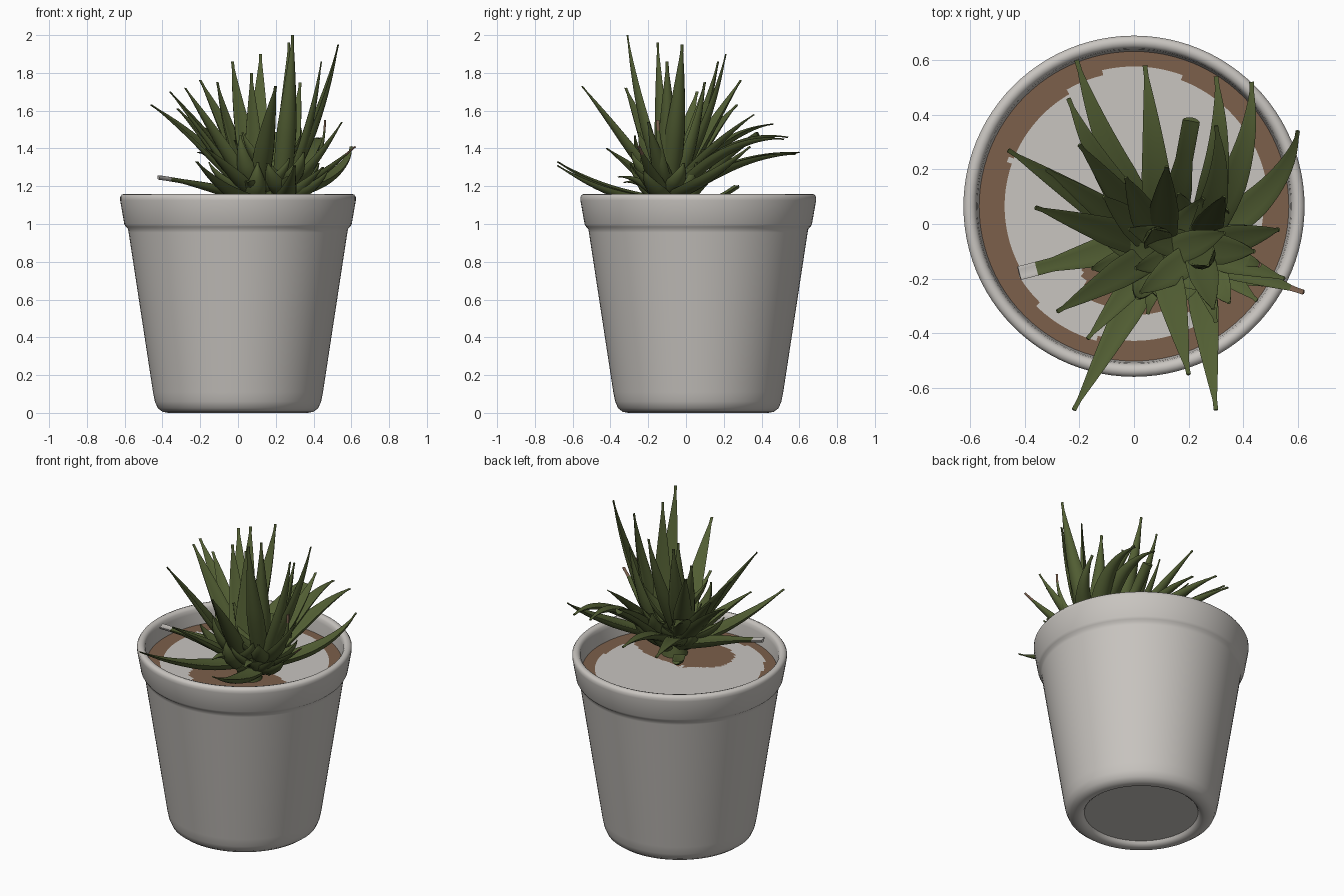
import bpy, bmesh, math, random
from mathutils import Vector

random.seed(4)
cube = bpy.data.objects.get("Cube")
if cube:
    bpy.data.objects.remove(cube, do_unlink=True)


def material(name, rgb):
    mat = bpy.data.materials.new(name)
    mat.use_nodes = True
    mat.diffuse_color = (*rgb, 1)
    mat.node_tree.nodes["Principled BSDF"].inputs["Base Color"].default_value = (*rgb, 1)
    return mat


stone = material("pale_stone", (0.58, 0.555, 0.525))
earth = material("brown_earth", (0.2, 0.115, 0.07))
green = material("leaf_green", (0.086, 0.115, 0.034))
dry = material("dry_tip", (0.22, 0.13, 0.085))

POT_Y = 0.065
SOIL_Z = 1.045


def finish(bm, name, mats, angle=45):
    bmesh.ops.recalc_face_normals(bm, faces=bm.faces)
    mesh = bpy.data.meshes.new(name)
    bm.to_mesh(mesh)
    bm.free()
    for mat in mats:
        mesh.materials.append(mat)
    obj = bpy.data.objects.new(name, mesh)
    bpy.context.collection.objects.link(obj)
    bpy.ops.object.select_all(action="DESELECT")
    obj.select_set(True)
    bpy.context.view_layer.objects.active = obj
    bpy.ops.object.shade_smooth_by_angle(angle=math.radians(angle))
    return obj


def bridge(bm, a, b):
    n = len(a)
    return [bm.faces.new((a[i], a[(i + 1) % n], b[(i + 1) % n], b[i])) for i in range(n)]


def ring(bm, radius, z, n):
    return [bm.verts.new((radius * math.cos(math.tau * i / n),
                          radius * math.sin(math.tau * i / n) + POT_Y, z)) for i in range(n)]


# Pot: turned profile from the recessed foot, over the rim, down the inside
profile = [(0.33, 0.028), (0.338, 0.014), (0.35, 0.005), (0.37, 0), (0.4, 0.006),
           (0.425, 0.025), (0.44, 0.06), (0.45, 0.11), (0.579, 0.955), (0.583, 0.975),
           (0.594, 0.985), (0.602, 1.0), (0.624, 1.125), (0.624, 1.143), (0.616, 1.155),
           (0.602, 1.16), (0.587, 1.156), (0.577, 1.143), (0.573, 1.12), (0.565, 1.03)]
bm = bmesh.new()
rings = [ring(bm, r, z, 96) for r, z in profile]
for a, b in zip(rings, rings[1:]):
    bridge(bm, a, b)
bm.faces.new(rings[0])
finish(bm, "pot", [stone])


# Soil: fine polar grid, pale sand over brown earth at the edge and plant foot
def is_earth(p):
    x, y = p.x, p.y - POT_Y
    a = math.atan2(y, x)
    edge = 0.488 + 0.016 * math.sin(a * 2 - 1.2) + 0.01 * math.sin(5 * a)
    foot = math.hypot((p.x - 0.13) / 0.34, (p.y + 0.15) / 0.19)
    return math.hypot(x, y) > edge or foot < 1 + 0.08 * math.sin(6 * a)


bm = bmesh.new()
count = 30
rings = [ring(bm, 0.568 * k / count, SOIL_Z, 150) for k in range(1, count + 1)]
for a, b in zip(rings, rings[1:]):
    bridge(bm, a, b)
bm.faces.new(rings[0])
for f in bm.faces:
    f.material_index = int(is_earth(f.calc_center_median()))
finish(bm, "soil", [stone, earth])


# Leaf: channelled, tapering section swept along a bowed path
def leaf(name, base, tip, width, bow, blunt=0.12, tip_mat=None, steps=16, sides=12):
    base, tip = Vector(base), Vector(tip)
    ctrl = (base + tip) / 2 + Vector(bow)
    flat = Vector((tip.x - base.x, tip.y - base.y, 0)).normalized()
    bm = bmesh.new()
    rows = []
    for k in range(steps + 1):
        t = k / steps
        p = base * (1 - t) ** 2 + ctrl * 2 * t * (1 - t) + tip * t * t
        tangent = ((ctrl - base) * (1 - t) + (tip - ctrl) * t).normalized()
        side = Vector((-flat.y, flat.x, 0))
        side = (side - tangent * side.dot(tangent)).normalized()
        normal = tangent.cross(side)
        w = width * max(blunt, (1 - t) ** 0.85 * min(1.12, 0.75 + t))
        row = []
        for i in range(sides):
            a = math.tau * i / sides
            u, v = math.cos(a), math.sin(a)
            h = v * (0.2 if v > 0 else 0.6) + 0.25 * u * u
            row.append(bm.verts.new(p + side * u * w + normal * h * w))
        rows.append(row)
    for k, (a, b) in enumerate(zip(rows, rows[1:])):
        for f in bridge(bm, a, b):
            f.material_index = int(tip_mat is not None and k >= steps - 2)
    bm.faces.new(rows[0])
    cap = bm.faces.new(rows[-1])
    cap.material_index = int(tip_mat is not None)
    finish(bm, name, [green, tip_mat or green], 70)


def base_for(tip, lift):
    hub = Vector((0.23, -0.09, 0)) if tip[0] > 0.25 else Vector((0.1, -0.09, 0))
    out = Vector((tip[0] - hub.x, tip[1] - hub.y, 0)).normalized()
    return hub + out * 0.03 + Vector((0, 0, lift))


# Outer leaves: tip position, then how far the middle arches up
outer = [(-.21, .6, 1.38, .12), (.04, .58, 1.37, .12), (.3, .54, 1.46, .2),
         (.43, .52, 1.45, .18), (.6, .34, 1.41, -.04), (.3, -.68, 1.31, -.08),
         (-.22, -.68, 1.33, -.08), (-.24, .46, 1.53, .14), (.55, -.2, 1.54, -.06),
         (.3, -.36, 1.25, .08), (.45, -.28, 1.3, 0), (-.17, -.42, 1.4, .02),
         (.05, -.33, 1.22, .08), (.3, .36, 1.58, .05)]
for i, (x, y, z, arch) in enumerate(outer):
    splay = 0.25 * x if y > 0 else 0
    leaf(f"outer_leaf_{i + 1}", base_for((x, y), 1.12 + 0.3 * max(0, z - 1.3)), (x, y, z),
         0.054 + 0.025 * math.hypot(x - 0.1, y + 0.1), (splay, 0, arch))

# Inner leaves stand up; long-reaching ones arch, upright ones curl skyward
inner = [(.29, -.31, 2), (.27, -.15, 1.96), (.53, -.02, 1.95), (.12, .21, 1.9),
         (.44, -.1, 1.86), (-.03, .17, 1.86), (.2, -.55, 1.73), (-.46, .27, 1.63),
         (-.36, .06, 1.7), (-.2, .29, 1.76), (-.11, .1, 1.75), (-.32, .2, 1.61),
         (-.28, -.32, 1.72), (.33, .1, 1.75), (.07, -.02, 1.8)]
for i, tip in enumerate(inner):
    base = base_for(tip, 1.14 + 0.22 * (tip[2] - 1.6))
    out = Vector((tip[0] - base.x, tip[1] - base.y, 0))
    rise = 0.2 * (out.length - 0.2)
    leaf(f"inner_leaf_{i + 1}", base, tip, 0.07,
         out * (0.22 if out.length < 0.35 else 0.05) + Vector((0, 0, rise)))

# Cut leaves with blunt or withered ends
leaf("cut_leaf", (0.08, -0.05, 1.14), (-0.42, -0.18, 1.25), 0.075, (0, 0, 0.02), 0.34, stone)
leaf("short_back_leaf", (0.14, 0, 1.12), (0.21, 0.38, 1.48), 0.064, (0, 0, 0.06), 0.5)
leaf("stub_leaf", (0.06, -0.02, 1.08), (-0.12, 0.27, 1.2), 0.045, (0, 0, -0.04), 0.55)
leaf("withered_leaf", (0.25, -0.12, 1.15), (0.62, -0.25, 1.41), 0.058, (0, 0, -0.03), 0.16, dry)
leaf("withered_shoot", (0.3, -0.1, 1.2), (0.46, -0.15, 1.55), 0.04, (0.08, -0.02, -0.05), 0.25, dry)

# Short leaves packed round the two hearts of the plant
for h, (x, y) in enumerate([(0.09, -0.12), (0.24, -0.1)]):
    for i in range(10):
        a = i * 2.4 + h
        reach = random.uniform(0.12, 0.26)
        out = Vector((math.cos(a), math.sin(a), 0))
        start = Vector((x, y, 1.1 + 0.014 * i)) + out * 0.02
        end = start + out * reach + Vector((0, 0, random.uniform(0.14, 0.28)))
        leaf(f"heart_leaf_{h + 1}_{i + 1}", start, end, 0.07, out * 0.07)

# Stem joining the leaves to the soil
bm = bmesh.new()
bmesh.ops.create_cone(bm, cap_ends=True, segments=16, radius1=0.08, radius2=0.05, depth=0.2)
bmesh.ops.translate(bm, verts=bm.verts, vec=(0.15, -0.1, SOIL_Z + 0.08))
finish(bm, "stem", [green])
